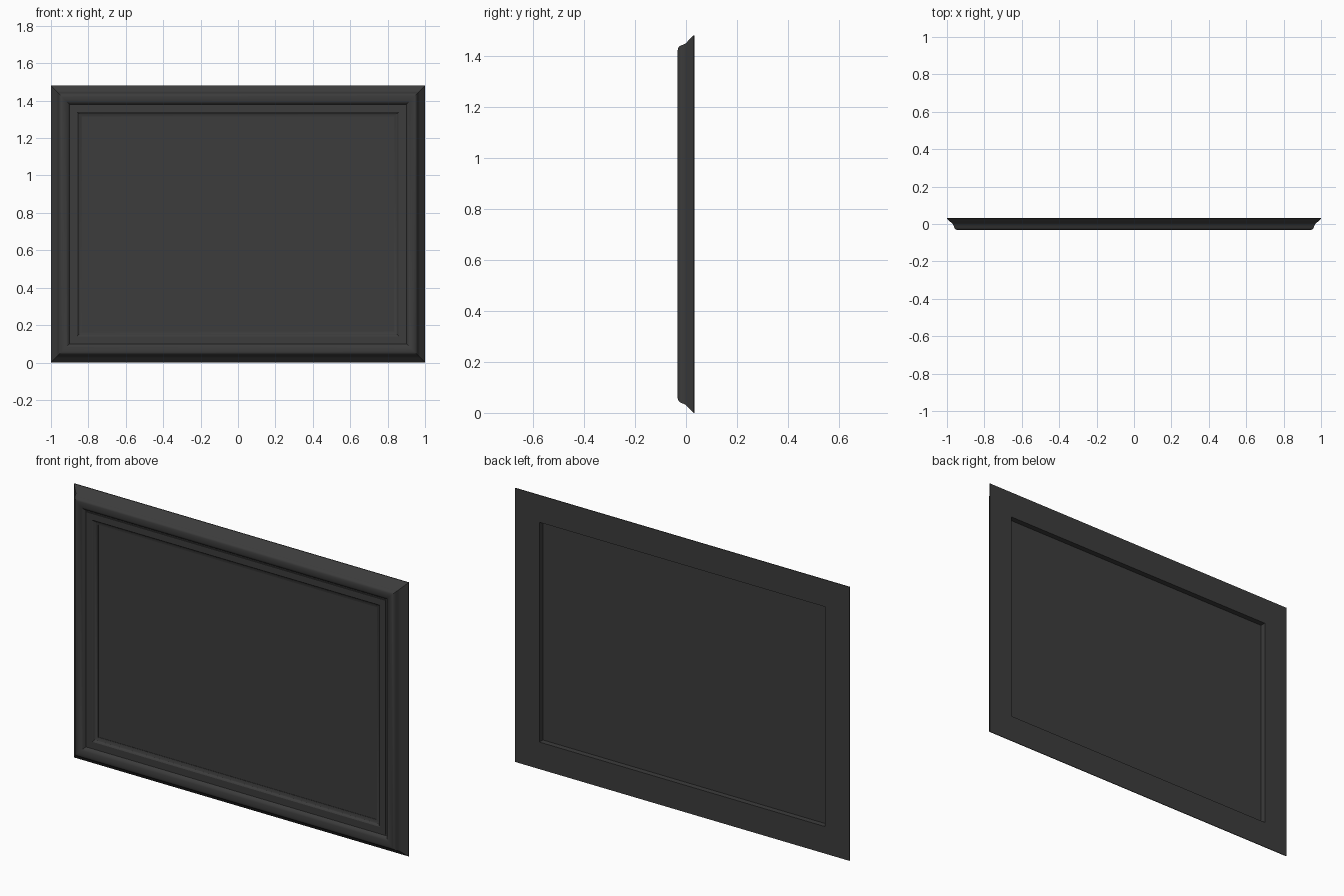
import bpy, bmesh

if "Cube" in bpy.data.objects:
    bpy.data.objects.remove(bpy.data.objects["Cube"])

HALF_W, HEIGHT = 1.0, 1.48

dark = bpy.data.materials.new("dark_finish")
dark.diffuse_color = (0.045, 0.045, 0.045, 1)
dark.use_nodes = True
dark.node_tree.nodes["Principled BSDF"].inputs["Base Color"].default_value = dark.diffuse_color


def finish(name, bm):
    bmesh.ops.recalc_face_normals(bm, faces=bm.faces)
    mesh = bpy.data.meshes.new(name)
    bm.to_mesh(mesh)
    bm.free()
    obj = bpy.data.objects.new(name, mesh)
    bpy.context.collection.objects.link(obj)
    mesh.materials.append(dark)
    bpy.ops.object.select_all(action='DESELECT')
    obj.select_set(True)
    bpy.context.view_layer.objects.active = obj
    bpy.ops.object.shade_smooth_by_angle(angle=0.5)
    return obj


def ring(bm, inset, y):
    # Rectangle of four mitre corners, inset from the outer edge
    x, low, high = HALF_W - inset, inset, HEIGHT - inset
    return [bm.verts.new((px, y, pz)) for px, pz in
            ((-x, low), (x, low), (x, high), (-x, high))]


def bridge(bm, a, b):
    for i in range(4):
        j = (i + 1) % 4
        bm.faces.new((a[i], a[j], b[j], b[i]))


# Mitred frame moulding: (inset, depth) profile from the back edge round the front
profile = [
    (0, .033), (0, .029), (.012, .017), (.024, .006), (.031, -.001),
    (.036, -.010), (.039, -.018), (.042, -.024), (.047, -.029),
    (.054, -.032), (.062, -.033), (.072, -.032), (.082, -.029),
    (.091, -.024), (.097, -.018), (.100, -.013),     # rounded outer moulding
    (.106, -.013), (.106, -.018), (.140, -.018),     # groove and flat step
    (.145, -.015), (.149, -.009), (.158, -.005), (.166, -.003),  # inner lip
    (.166, .000), (.146, .000), (.146, .033),        # rebate at the back
]
bm = bmesh.new()
rings = [ring(bm, *p) for p in profile]
for a, b in zip(rings, rings[1:] + rings[:1]):
    bridge(bm, a, b)
finish("frame", bm)

# Thin panel held in the rebate
bm = bmesh.new()
front, back = ring(bm, .146, -.001), ring(bm, .146, .003)
bridge(bm, front, back)
bm.faces.new(front)
bm.faces.new(back)
finish("panel", bm)
